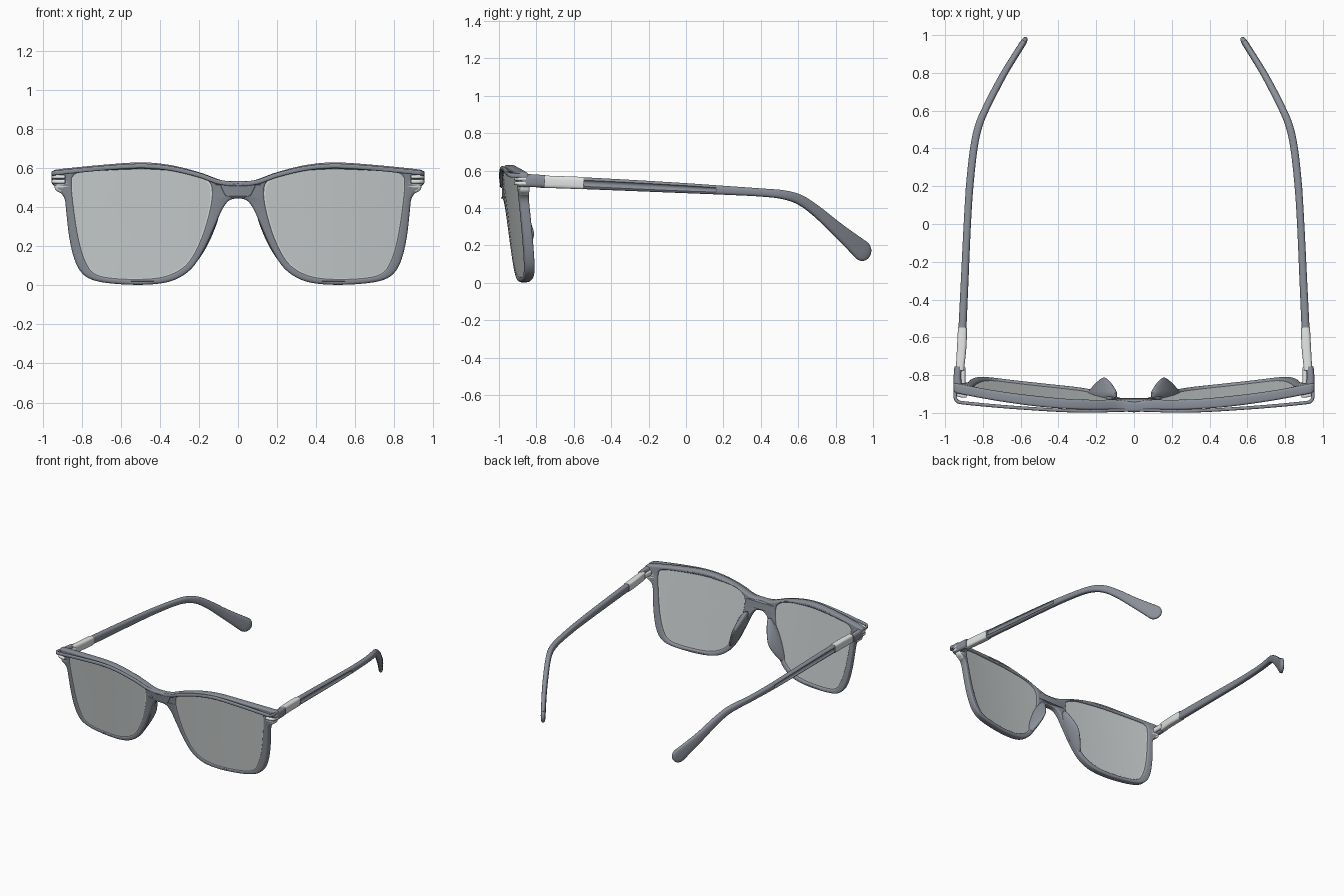
import bpy, bmesh, math
from mathutils import Vector, Matrix

if "Cube" in bpy.data.objects:
    bpy.data.objects.remove(bpy.data.objects["Cube"])

def material(name, rgb):
    m = bpy.data.materials.new(name)
    m.diffuse_color = (*rgb, 1)
    m.use_nodes = True
    m.node_tree.nodes["Principled BSDF"].inputs["Base Color"].default_value = m.diffuse_color
    return m

FRAME = material("slate grey acetate", (0.255, 0.275, 0.315))
LENS = material("pale grey lens", (0.61, 0.64, 0.64))
SILVER = material("silver metal", (0.82, 0.85, 0.84))

def front_y(x, z):
    """Middle surface of the front: wrapped around the face, tilted, bridge pushed forward."""
    return -0.965 + 0.105 * x * x + 0.12 * (0.6 - z) - 0.012 * math.exp(-(x / 0.06) ** 2)

def smooth(points, n=6, closed=False):
    """Catmull-Rom sampling of points of any dimension."""
    p = [Vector(q) for q in points]
    c, out = len(p), []
    for i in range(c if closed else c - 1):
        if closed:
            a, b, d, e = (p[(i + k) % c] for k in (-1, 0, 1, 2))
        else:
            a, b, d, e = p[max(i - 1, 0)], p[i], p[i + 1], p[min(i + 2, c - 1)]
        for k in range(n):
            t = k / n
            out.append(0.5 * (2 * b + (d - a) * t + (2 * a - 5 * b + 4 * d - e) * t * t
                              + (3 * b - a - 3 * d + e) * t ** 3))
    return out if closed else out + [p[-1]]

def add_object(name, mesh, mat, mirror=False):
    ob = bpy.data.objects.new(name, mesh)
    bpy.context.collection.objects.link(ob)
    mesh.materials.clear()
    mesh.materials.append(mat)
    bpy.ops.object.select_all(action='DESELECT')
    ob.select_set(True)
    bpy.context.view_layer.objects.active = ob
    bpy.ops.object.shade_smooth_by_angle(angle=math.radians(40))
    if mirror:
        ob.modifiers.new("mirror", 'MIRROR')
    return ob

def mesh_from(bm, name):
    bmesh.ops.recalc_face_normals(bm, faces=bm.faces)
    me = bpy.data.meshes.new(name)
    bm.to_mesh(me)
    bm.free()
    return me

def plate(name, outlines, half, bevel, offset, mat):
    """Rounded plate from front-view outlines, bent onto the front surface."""
    cu = bpy.data.curves.new(name + "_outline", 'CURVE')
    cu.dimensions, cu.fill_mode = '2D', 'BOTH'
    cu.extrude, cu.bevel_depth, cu.bevel_resolution, cu.offset = half - bevel, bevel, 3, -bevel
    for pts in outlines:
        s = cu.splines.new('POLY')
        s.points.add(len(pts) - 1)
        for sp, p in zip(s.points, pts):
            sp.co = (p[0], p[1], 0, 1)
        s.use_cyclic_u = True
    tmp = bpy.data.objects.new(name + "_tmp", cu)
    bpy.context.collection.objects.link(tmp)
    me = bpy.data.meshes.new_from_object(tmp.evaluated_get(bpy.context.evaluated_depsgraph_get()))
    bpy.data.objects.remove(tmp)
    bm = bmesh.new()
    bm.from_mesh(me)
    bmesh.ops.remove_doubles(bm, verts=bm.verts, dist=0.0002)
    for v in bm.verts:
        x, z, d = v.co
        v.co = (x, front_y(x, z) + offset - d, z)
    return add_object(name, mesh_from(bm, name), mat)

def sweep(name, points, mat, mirror=True, n=6, dome=False, power=0.7, sides=20):
    """Rounded section swept along (x, y, z, half width, half height)."""
    pts = smooth(points, n)
    if dome:  # rounded tip
        t = (pts[-1] - pts[-2]).to_3d().normalized()
        end, r = pts[-1], pts[-1][4]
        for k in range(1, 7):
            a = k / 6.2 * math.pi / 2
            c = end.to_3d() + t * r * math.sin(a)
            pts.append(Vector((*c, end[3] * math.cos(a) ** 0.6, r * math.cos(a))))
    bm, rings = bmesh.new(), []
    for i, p in enumerate(pts):
        t = (pts[min(i + 1, len(pts) - 1)].to_3d() - pts[max(i - 1, 0)].to_3d()).normalized()
        side = t.cross(Vector((0, 0, 1))).normalized()
        up = side.cross(t)
        ring = []
        for k in range(sides):
            a = 2 * math.pi * (k + 0.5) / sides
            c, s = math.cos(a), math.sin(a)
            u = math.copysign(abs(c) ** power, c) * p[3]
            w = math.copysign(abs(s) ** power, s) * p[4]
            ring.append(bm.verts.new(p.to_3d() + side * u + up * w))
        rings.append(ring)
    for a, b in zip(rings, rings[1:]):
        for k in range(sides):
            bm.faces.new((a[k], a[(k + 1) % sides], b[(k + 1) % sides], b[k]))
    bm.faces.new(rings[0])
    bm.faces.new(rings[-1])
    return add_object(name, mesh_from(bm, name), mat, mirror)

# front frame: half outline mirrored, with two lens openings
half = [(0, .535), (.08, .538), (.2, .58), (.35, .617), (.5, .63), (.7, .617), (.9, .597), (.945, .588),
        (.955, .565), (.945, .53), (.935, .49), (.905, .47), (.887, .44), (.88, .38), (.865, .25),
        (.84, .14), (.805, .07), (.75, .03), (.65, .01), (.5, .003), (.38, .013), (.3, .04), (.23, .095),
        (.17, .19), (.12, .3), (.08, .39), (.045, .435), (0, .445)]
outer = smooth(half + [(-x, z) for x, z in half[-2:0:-1]], 5, True)
opening = smooth([(.135, .49), (.16, .54), (.24, .574), (.36, .589), (.5, .595), (.68, .588), (.8, .578),
                  (.84, .562), (.851, .52), (.84, .4), (.815, .24), (.78, .125), (.73, .06), (.62, .037),
                  (.45, .036), (.34, .06), (.255, .12), (.19, .24), (.145, .39)], 6, True)
frame = plate("front_frame", [outer, opening, [(-x, z) for x, z in opening]], 0.026, 0.012, 0, FRAME)
frame.data.materials.append(SILVER)
for f in frame.data.polygons:  # metal corners
    if abs(f.center.x) > 0.905 and f.center.z < 0.53:
        f.material_index = 1

# lenses: concentric rings bent onto the front surface, with a bright edge
bm = bmesh.new()
cx, cz = 0.5, 0.32
lens_y = lambda x, z: front_y(x, z) - 0.004
rings = []
for s in (1.01, .985, .8, .6, .4, .2):
    ring = []
    for px, pz in opening:
        x, z = cx + (px - cx) * s, cz + (pz - cz) * s
        ring.append(bm.verts.new((x, lens_y(x, z), z)))
    rings.append(ring)
centre = bm.verts.new((cx, lens_y(cx, cz), cz))
m = len(opening)
for k in range(m):
    j = (k + 1) % m
    for i, (a, b) in enumerate(zip(rings, rings[1:])):
        bm.faces.new((a[k], a[j], b[j], b[k])).material_index = int(i == 0 and a[k].co.z < 0.56)
    bm.faces.new((rings[-1][k], rings[-1][j], centre))
edge_ids = [f.material_index for f in bm.faces]
lens = add_object("lens", mesh_from(bm, "lens"), LENS, True)
lens.data.materials.append(SILVER)
lens.data.polygons.foreach_set("material_index", edge_ids)
solid = lens.modifiers.new("thickness", 'SOLIDIFY')
solid.thickness, solid.offset, solid.use_rim = 0.034, 0, False

# nose pads: wide at the rim, narrowing to a blunt ridge behind
bm = bmesh.new()
bmesh.ops.create_uvsphere(bm, u_segments=28, v_segments=20, radius=1)
for v in bm.verts:
    k = 1 - 0.5 * max(v.co.y, 0)
    v.co.x, v.co.z = v.co.x * k - 0.3 * max(v.co.y, 0), v.co.z * k
bm.transform(Matrix.Translation((.168, -.895, .265)) @ Matrix.Rotation(-0.42, 4, 'Y')
             @ Matrix.Diagonal((.036, .082, .175, 1)))
for v in bm.verts:  # keep the pad behind the rim front
    v.co.y = max(v.co.y, front_y(v.co.x, v.co.z))
add_object("nose_pad", mesh_from(bm, "nose_pad"), FRAME, True)

# brow bar and bridge plate in front of the frame
bar = [(0, -.985, .52), (.1, -.986, .53), (.2, -.99, .565), (.35, -.988, .6), (.5, -.98, .612),
       (.7, -.966, .6), (.9, -.947, .58), (.935, -.938, .576), (.947, -.915, .574), (.945, -.885, .572)]
bar = [(-x, y, z) for x, y, z in bar[:0:-1]] + bar
sweep("brow_bar", [(*p, .009, .012) for p in bar], FRAME, mirror=False, sides=12)
plate("bridge_plate", [smooth([(-.085, .525), (0, .522), (.085, .525), (.075, .48), (.055, .455), (0, .45),
                               (-.055, .455), (-.075, .48)], 4, True)], 0.012, 0.006, -0.018, FRAME)

# silver corner hooks
for name, z, h in (("upper_corner_hook", .556, .009), ("lower_corner_hook", .532, .01)):
    sweep(name, [(.885, -.908, z, .012, h), (.925, -.904, z, .012, h), (.944, -.89, z, .01, h),
                 (.946, -.855, z, .009, h)], SILVER, sides=12)

# end pieces, hinges and silver sleeves
sweep("end_piece", [(.925, -.89, .547, .026, .036), (.935, -.83, .546, .021, .035),
                    (.932, -.755, .543, .019, .033)], FRAME)
sweep("hinge", [(.905, -.845, .54, .012, .02), (.905, -.76, .54, .012, .02)], SILVER, sides=12)
sweep("temple_sleeve", [(.922, -.775, .541, .022, .033), (.912, -.65, .537, .025, .033),
                        (.908, -.55, .533, .024, .033)], SILVER, power=0.5)

# temples with flared, flattened tips
temple = sweep("temple", [(.91, -.58, .534, .022, .032), (.897, -.3, .521, .021, .03),
                          (.883, 0, .506, .02, .027), (.87, .2, .495, .02, .024),
                          (.848, .4, .483, .02, .022), (.822, .52, .471, .02, .024),
                          (.785, .61, .443, .019, .027), (.74, .7, .381, .019, .03),
                          (.68, .81, .285, .018, .038), (.598, .942, .172, .017, .055)],
               FRAME, mirror=False, n=8, dome=True)

# groove cut along the outer side of each temple
cutter = sweep("groove_cutter", [(.932, -.545, .532, .014, .017), (.919, -.3, .520, .014, .017),
                                 (.905, 0, .505, .014, .015), (.898, .16, .497, .014, .013)],
               FRAME, mirror=False, power=1, sides=12)
cutter.hide_render = True
cutter.hide_set(True)
cut = temple.modifiers.new("groove", 'BOOLEAN')
cut.operation, cut.object, cut.solver = 'DIFFERENCE', cutter, 'EXACT'
split = temple.modifiers.new("crisp_groove_edge", 'EDGE_SPLIT')
split.split_angle = math.radians(35)
temple.modifiers.new("mirror", 'MIRROR')
